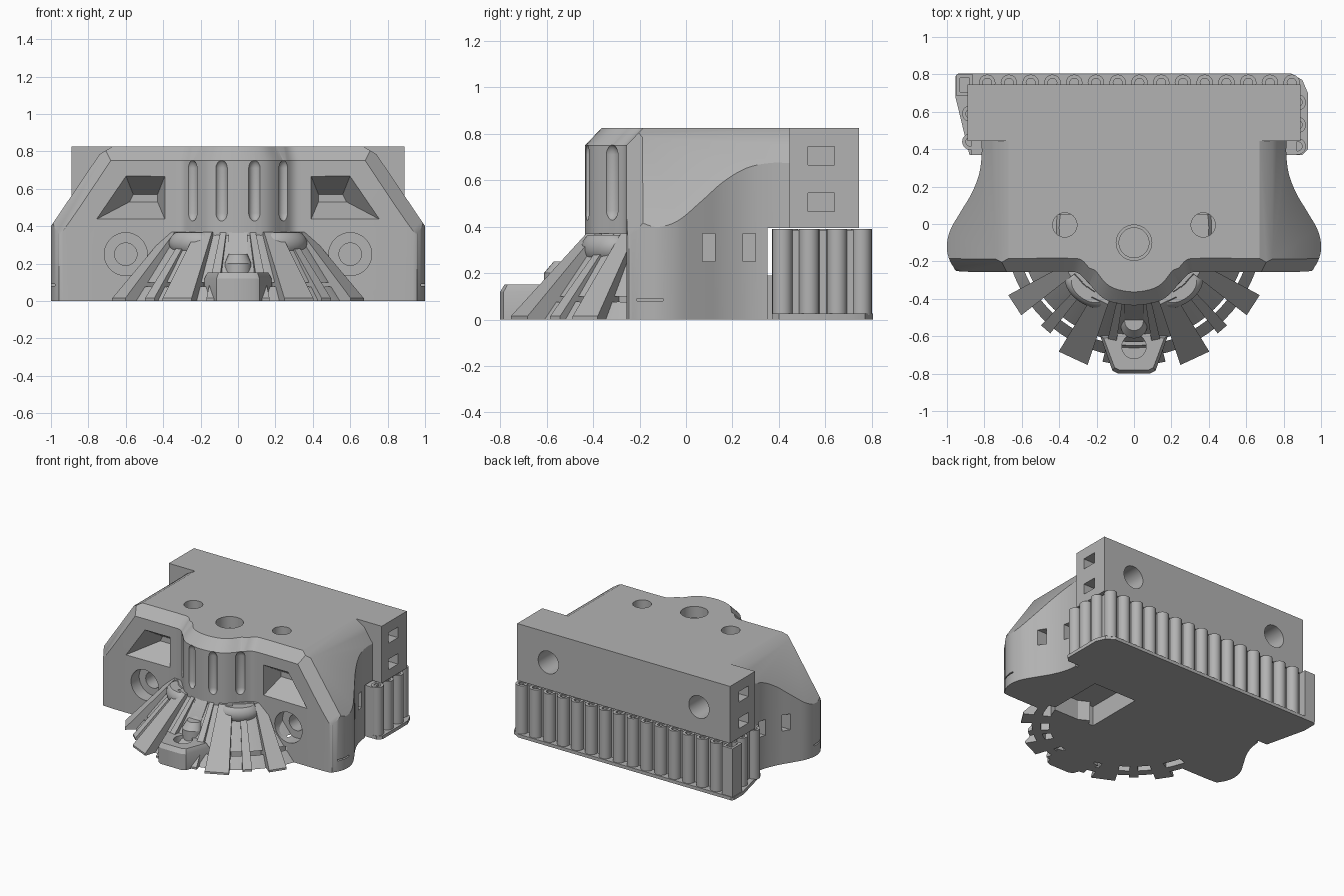
import bpy, bmesh, math
from mathutils import Matrix, Vector

if "Cube" in bpy.data.objects:
    bpy.data.objects.remove(bpy.data.objects["Cube"], do_unlink=True)

grey = bpy.data.materials.new("plain grey")
grey.use_nodes = True
grey.diffuse_color = (0.45, 0.45, 0.45, 1)
grey.node_tree.nodes["Principled BSDF"].inputs["Base Color"].default_value = (0.45, 0.45, 0.45, 1)


def make(name, bm):
    bmesh.ops.recalc_face_normals(bm, faces=bm.faces)
    me = bpy.data.meshes.new(name)
    bm.to_mesh(me)
    bm.free()
    me.materials.append(grey)
    ob = bpy.data.objects.new(name, me)
    bpy.context.collection.objects.link(ob)
    return ob


def prism(name, pts, a, b, axis="Z", end=None, mid=None):
    """Extrude a 2D outline from a to b; end reshapes the last ring, mid keeps a straight part."""
    place = {"Z": lambda u, v, w: (u, v, w), "Y": lambda u, v, w: (u, w, v),
             "X": lambda u, v, w: (w, u, v)}[axis]
    rings = [(a, pts)] + ([(mid, pts)] if mid else []) + [(b, end or pts)]
    bm = bmesh.new()
    loops = [[bm.verts.new(place(u, v, w)) for u, v in p] for w, p in rings]
    n = len(pts)
    for lo, hi in zip(loops, loops[1:]):
        for i in range(n):
            j = (i + 1) % n
            bm.faces.new((lo[i], lo[j], hi[j], hi[i]))
    bm.faces.new(loops[0])
    bm.faces.new(loops[-1])
    return make(name, bm)


def box(name, x0, x1, y0, y1, z0, z1):
    return prism(name, [(x0, y0), (x1, y0), (x1, y1), (x0, y1)], z0, z1)


def circle(cx, cy, r, n=32):
    return [(cx + r * math.cos(math.tau * i / n), cy + r * math.sin(math.tau * i / n)) for i in range(n)]


def arc(r, cy, lo, hi, n=32):
    """Arc around (0, cy), angles measured from the front direction."""
    angles = [math.radians(lo + (hi - lo) * i / n) for i in range(n + 1)]
    return [(r * math.sin(t), cy - r * math.cos(t)) for t in angles]


def ball(name, loc, scale, turn=0, stretch=0):
    bm = bmesh.new()
    bmesh.ops.create_uvsphere(bm, u_segments=24, v_segments=13, radius=1)
    for v in bm.verts:
        v.co = Vector(v.co[i] * scale[i] for i in range(3))
        v.co.z += math.copysign(stretch, v.co.z)
    bm.transform(Matrix.Translation(loc) @ Matrix.Rotation(turn, 4, "Z"))
    return make(name, bm)


def cut(ob, *cutters):
    for c in cutters:
        mod = ob.modifiers.new("cut", "BOOLEAN")
        mod.operation, mod.solver, mod.object = "DIFFERENCE", "EXACT", c
        bpy.context.view_layer.objects.active = ob
        bpy.ops.object.modifier_apply(modifier=mod.name)
        bpy.data.objects.remove(c, do_unlink=True)


def spline(p, steps=5):
    out = []
    for i in range(len(p) - 1):
        a, b, c, d = (Vector(p[min(max(k, 0), len(p) - 1)]) for k in range(i - 1, i + 3))
        for s in range(steps):
            t = s / steps
            out.append(tuple(0.5 * (2 * b + (c - a) * t + (2 * a - 5 * b + 4 * c - d) * t * t
                                    + (3 * b - a - 3 * c + d) * t ** 3)))
    return out + [tuple(p[-1])]


# Housing: flowing plan outline with a central bulge and flared wings
half = [(0.15, -0.405), (0.24, -0.32), (0.295, -0.265), (0.36, -0.255), (0.5, -0.255), (0.9, -0.255),
        (0.965, -0.23), (1.0, -0.14), (0.985, -0.04), (0.93, 0.06), (0.87, 0.16), (0.83, 0.26),
        (0.815, 0.36), (0.815, 0.446)]
outline = spline([(-x, y) for x, y in reversed(half)] + [(0, -0.435)] + half)


def set_back(p):
    x, y = p
    if y > -0.2:
        return p
    return (x * (0.86 if abs(x) < 0.25 else 0.95 if abs(x) < 0.35 else 1), y + 0.072)


housing = prism("housing", outline, 0, 0.825, end=[set_back(p) for p in outline], mid=0.75)
cut(housing, box("cutter", -1.2, 1.2, 0.35, 0.6, -0.1, 0.395))

for s in (-1, 1):
    # Sloping shoulder, then the bevel along its front edge
    shoulder = [(1.01, 0.385), (0.98, 0.43), (0.74, 0.785), (0.67, 0.826), (0.67, 1), (1.2, 1), (1.2, 0.385)]
    cut(housing, prism("cutter", [(s * x, z) for x, z in shoulder], -1, 0.6, "Y"))
    n = Vector((s * 0.83, -1, 0.555)).normalized()
    bm = bmesh.new()
    bmesh.ops.create_cube(bm, size=2)
    bm.transform(Matrix.Translation(Vector((s * 0.86, -0.185, 0.61)) + n)
                 @ n.to_track_quat("Z", "Y").to_matrix().to_4x4())
    cut(housing, make("cutter", bm))
    # Tapered front pocket and counterbored front hole
    mouth = [(s * x, z) for x, z in ((0.39, 0.67), (0.60, 0.67), (0.76, 0.435), (0.39, 0.435))]
    floor = [(s * x, z) for x, z in ((0.43, 0.57), (0.56, 0.57), (0.58, 0.53), (0.43, 0.53))]
    cut(housing, prism("cutter", mouth, -0.26, -0.1, "Y", end=floor),
        prism("cutter", circle(s * 0.6, 0.25, 0.115), -0.4, -0.16, "Y"),
        prism("cutter", circle(s * 0.6, 0.25, 0.06), -0.2, 0.1, "Y"))
    # Bulge grooves, top holes and side slots
    cut(housing, ball("cutter", (s * 0.09, -0.435, 0.59), (0.034, 0.034, 0.05), 0, 0.115),
        ball("cutter", (s * 0.25, -0.325, 0.59), (0.036, 0.036, 0.05), 0, 0.115),
        prism("cutter", circle(s * 0.37, -0.005, 0.065), 0.35, 1),
        box("cutter", s * 0.78, s * 1.1, 0.07, 0.125, 0.25, 0.37),
        box("cutter", s * 0.74, s * 1.1, 0.245, 0.3, 0.25, 0.37),
        box("cutter", s * 0.97, s * 1.1, -0.21, -0.1, 0.08, 0.09))
cut(housing, prism("cutter", circle(0, -0.1, 0.095), 0.74, 1), prism("cutter", circle(0, -0.1, 0.08), 0.4, 0.8))

# Conical skirt in front of the housing
AXIS = -0.02
bm = bmesh.new()
bmesh.ops.create_cone(bm, cap_ends=True, segments=72, radius1=0.69, radius2=0.40, depth=0.37,
                      matrix=Matrix.Translation((0, AXIS, 0.185)))
skirt = make("skirt", bm)
cut(skirt, box("cutter", -1, 1, 0.05, 1, -0.1, 0.5))

# Underside ring groove and recess
for ob in (housing, skirt):
    cut(ob, prism("cutter", arc(0.63, AXIS, -75, 75) + arc(0.57, AXIS, 75, -75), -0.1, 0.1),
        box("cutter", 0.2, 0.56, -0.2, 0.25, -0.1, 0.15))

# Fan of tapered ribs over the skirt
rib_side = [(0.3, 0), (0.77, 0), (0.77, 0.015), (0.43, 0.37), (0.3, 0.37)]
ribs = ((11, 0.06, 0.735), (25, 0.17, 0.77), (41, 0.07, 0.72), (57, 0.13, 0.76))
for s in (-1, 1):
    for k, (deg, width, reach) in enumerate(ribs):
        rib = prism("skirt_rib", [(r * reach / 0.77, z) for r, z in rib_side], -0.5, 0.5, "Y")
        for v in rib.data.vertices:
            v.co.y *= width * v.co.x / 0.77
        rib.data.transform(Matrix.Translation((0, AXIS, 0))
                           @ Matrix.Rotation(math.radians(-90 + s * deg), 4, "Z"))
    # Rounded knob at the top of the ribs
    knob = ball("knob", (s * 0.245, -0.345, 0.31), (0.14, 0.085, 0.08), s * 0.6)
    cut(knob, box("cutter", -1, 1, -1, 1, 0.365, 0.6))

# Front lug with its hole, and the small post behind it
side = [(0.085, -0.80), (0.115, -0.785), (0.18, -0.6), (0.12, -0.59), (0.08, -0.55)]
lug_plan = side + [(-x, y) for x, y in reversed(side)]
lug = prism("front_lug", lug_plan, 0, 0.152, mid=0.12,
            end=[(x * 0.9, -0.67 + (y + 0.67) * 0.85) for x, y in lug_plan])
cut(lug, prism("cutter", circle(0, -0.655, 0.065), 0.06, 0.3))
prism("lug_post", circle(0, -0.54, 0.072, 24), 0, 0.25, mid=0.2, end=circle(0, -0.52, 0.05, 24))
prism("centre_ridge", [(-0.6, 0), (-0.56, 0.18), (-0.43, 0.37), (-0.3, 0.37), (-0.3, 0)], -0.05, 0.05, "X")

# Rear block with side pockets and back holes
block = box("rear_block", -0.89, 0.89, 0.445, 0.745, 0.395, 0.825)
for s in (-1, 1):
    cut(block, box("cutter", s * 0.78, s, 0.525, 0.64, 0.665, 0.745),
        box("cutter", s * 0.78, s, 0.525, 0.64, 0.465, 0.545),
        prism("cutter", circle(s * 0.63, 0.6, 0.085), 0.55, 0.9, "Y"))

# Lower rear core, base plate and the row of columns
box("rear_core", -0.87, 0.87, 0.37, 0.745, 0, 0.385)
box("core_link", -0.8, 0.8, 0.33, 0.375, 0, 0.19)
prism("base_plate", [(-0.88, 0.37), (0.9, 0.37), (0.93, 0.40), (0.93, 0.7), (0.9, 0.77), (0.84, 0.805),
                     (-0.94, 0.805), (-0.955, 0.79), (-0.955, 0.68)], 0, 0.025)
columns = [(-0.785 + 0.1163 * i, 0.755) for i in range(15)]
columns += [(0.875, y) for y in (0.415, 0.53, 0.65)] + [(-0.875, y) for y in (0.44, 0.59)]
for x, y in columns:
    column = prism("column", circle(x, y, 0.044, 20), 0.02, 0.39)
    cut(column, prism("cutter", circle(x, y, 0.024, 16), 0.35, 0.5))
end_column = box("end_column", -0.95, -0.86, 0.685, 0.8, 0.02, 0.39)
cut(end_column, box("cutter", -0.93, -0.88, 0.705, 0.78, 0.35, 0.5))

# Smooth curved faces, keep edges sharp
bpy.ops.object.select_all(action="DESELECT")
for ob in bpy.context.scene.objects:
    if ob.type == "MESH":
        ob.select_set(True)
        bpy.context.view_layer.objects.active = ob
bpy.ops.object.shade_smooth_by_angle(angle=math.radians(30))
